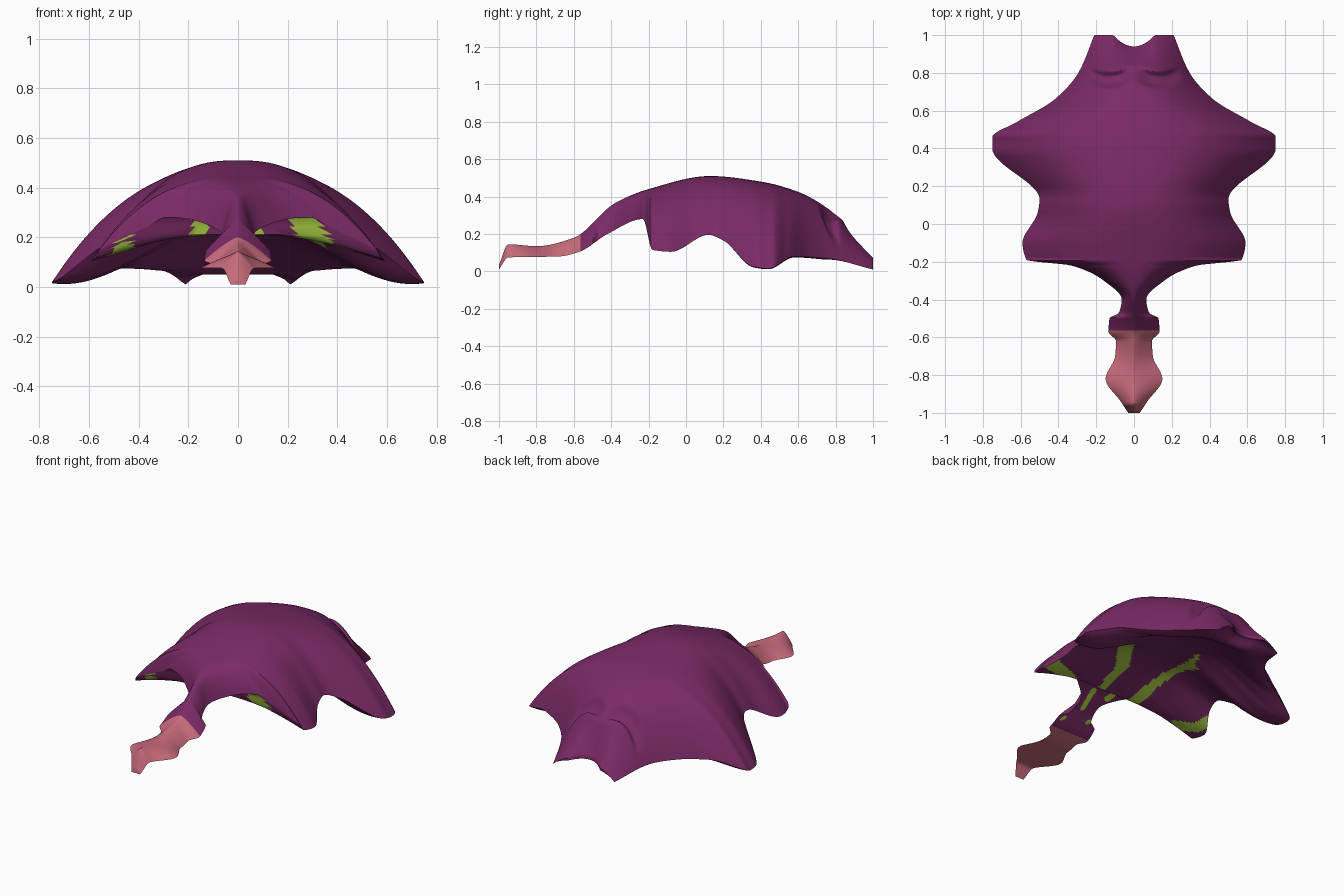
import bpy, bmesh, math

if "Cube" in bpy.data.objects:
    bpy.data.objects.remove(bpy.data.objects["Cube"])

HALF = 76    # columns across the upper skin
ROWS = 270   # rows along the body
SHELL = .23  # thickness of the back over the hollow belly

# Profiles along the length: half width seen from above, ridge and rim heights
WIDTH = [(-1, .03), (-.94, .07), (-.82, .15), (-.7, .1), (-.62, .095), (-.57, .135),
         (-.5, .13), (-.47, .08), (-.4, .065), (-.3, .16), (-.22, .33), (-.19, .57),
         (-.1, .59), (.06, .51), (.13, .5), (.4, .75), (.46, .75),
         (.54, .62), (.66, .42), (.8, .295), (1, .21)]
RIDGE = [(-1, .035), (-.95, .145), (-.8, .135), (-.6, .18), (-.38, .365), (-.2, .44),
         (.13, .51), (.4, .48), (.6, .425), (.8, .305), (.93, .165), (1, .09)]
RIM = [(-1, .01), (-.95, .075), (-.68, .08), (-.57, .105), (-.42, .2), (-.23, .28),
       (-.18, .115), (-.08, .105), (.12, .195), (.2, .165), (.36, .025), (.44, .015),
       (.58, .08), (.75, .07), (1, .01)]

# Painted stripes in plan: start radius, end radius, path
STRIPES = [
    (.065, .035, [(-.28, .74), (-.165, .47), (-.185, .24)]),
    (.024, .034, [(-.185, .24), (-.15, -.25)]),
    (.065, .04, [(.4, .66), (.43, .55), (.3, .3), (.09, .01)]),
    (.04, .026, [(.08, 0), (.065, -.24)]),
    (.018, .015, [(.035, -.31), (.02, -.42)]),
    (.014, .022, [(-.1, -.25), (-.08, -.32)]),
    (.03, .045, [(.22, -.25), (.35, -.165), (.56, -.05)]),
    (.03, .045, [(-.54, 0), (-.52, -.09), (-.46, -.16)]),
    (.01, .01, [(-.07, -.47), (-.06, -.48)]),
    (.01, .01, [(.09, -.5), (.1, -.51)]),
]


def material(name, rgb):
    m = bpy.data.materials.new(name)
    m.diffuse_color = (*rgb, 1)
    m.use_nodes = True
    m.node_tree.nodes["Principled BSDF"].inputs["Base Color"].default_value = m.diffuse_color
    return m


def ramp(a, b, t):
    s = max(0, min(1, (t - a) / (b - a)))
    return s * s * (3 - 2 * s)


def curve(points, t):
    """Smooth curve through the points without overshoot."""
    slopes = [(b[1] - a[1]) / (b[0] - a[0]) for a, b in zip(points, points[1:])]
    tangent = [slopes[0]]
    for p, q in zip(slopes, slopes[1:]):
        tangent.append(2 * p * q / (p + q) if p * q > 0 else 0)
    tangent.append(slopes[-1])
    i = max(k for k in range(len(slopes)) if points[k][0] <= t or k == 0)
    (x0, y0), (x1, y1) = points[i], points[i + 1]
    h = x1 - x0
    s = (t - x0) / h
    return (y0 * (1 + 2 * s) * (1 - s) ** 2 + y1 * s * s * (3 - 2 * s)
            + h * (tangent[i] * s * (1 - s) ** 2 - tangent[i + 1] * s * s * (1 - s)))


def in_stripe(x, y, stripe):
    r0, r1, path = stripe
    n = len(path) - 1
    for i, ((ax, ay), (bx, by)) in enumerate(zip(path, path[1:])):
        dx, dy = bx - ax, by - ay
        t = max(0, min(1, ((x - ax) * dx + (y - ay) * dy) / (dx * dx + dy * dy)))
        if math.hypot(x - ax - t * dx, y - ay - t * dy) < r0 + (r1 - r0) * (i + t) / n:
            return True
    return False


def eye_socket(x, y):
    # crescent hollow under a low brow on each side of the head
    ex = (abs(x) - .13) / .1
    hollow = math.exp(-(ex ** 4 + ((y - .76 - .03 * ex * ex) / .036) ** 4))
    brow = math.exp(-(ex ** 2 + ((y - .825) / .025) ** 2))
    return .01 * brow - .04 * hollow


def section(bm, y):
    w, ridge, rim = (curve(p, y) for p in (WIDTH, RIDGE, RIM))
    belly = max(min(rim, .2), ridge - SHELL, rim + .75 * (ridge - rim) * ramp(.85, 1, y))
    roundness = 1.3 + 1.2 * ramp(-.5, -.3, y)
    # limbs at the rear stay low and solid before the belly hollows out
    arch = 1 + 1.2 * ramp(.15, .35, y) - 1.5 * ramp(.8, 1, y)
    ring = []
    for k in range(2 * HALF):
        a = math.pi * k / HALF
        c = a + .18 * math.sin(2 * a)  # more even columns over the back
        u = math.cos(c) if k else 1
        x = w * u
        if k < HALF:
            dome = 1 - abs(u) ** roundness
            z = rim + (ridge - rim) * dome + eye_socket(x, y) * min(1, dome * 2)
        else:
            z = rim + (belly - rim) * max(0, 1 - u * u) ** arch
            # slight fullness near the rim keeps the limbs rounded
            z -= .015 * math.sin(math.pi * u * u) * ramp(-.2, -.1, y) * (1 - ramp(.7, .85, y))
        # cleft between the two points at the rear of the head
        cleft = .06 * max(0, 1 - (x / .11) ** 2) * max(0, (y - .84) / .16)
        ring.append(bm.verts.new((x, y - cleft, max(z, 0))))
    return ring


# Body shell with head, limbs and tongue as one lofted skin
bm = bmesh.new()
rings = [section(bm, -1 + 2 * i / ROWS) for i in range(ROWS + 1)]
N = 2 * HALF
for r, s in zip(rings, rings[1:]):
    for k in range(N):
        bm.faces.new((r[k], r[(k + 1) % N], s[(k + 1) % N], s[k]))
for ring in (rings[0], rings[-1]):
    for k in range(HALF):
        corners = (ring[k], ring[k + 1], ring[N - k - 1], ring[(N - k) % N])
        bm.faces.new(list(dict.fromkeys(corners)))
bmesh.ops.recalc_face_normals(bm, faces=bm.faces)

# Colours by position: tongue in front, stripes on the upper skin
for f in bm.faces:
    c = f.calc_center_median()
    if c.y < -.565:
        f.material_index = 2
    elif (f.normal.z > 0 and (c.y < .3 or c.z > .23)
          and any(in_stripe(c.x, c.y, s) for s in STRIPES)):
        f.material_index = 1

mesh = bpy.data.meshes.new("body_shell")
bm.to_mesh(mesh)
bm.free()
body = bpy.data.objects.new("body_shell", mesh)
bpy.context.collection.objects.link(body)
for m in (material("purple_skin", (.195, .023, .133)),
          material("lime_stripe", (.42, .66, .06)),
          material("pink_tongue", (.59, .15, .20))):
    mesh.materials.append(m)
bpy.context.view_layer.objects.active = body
body.select_set(True)
bpy.ops.object.shade_smooth_by_angle(angle=math.radians(40))
